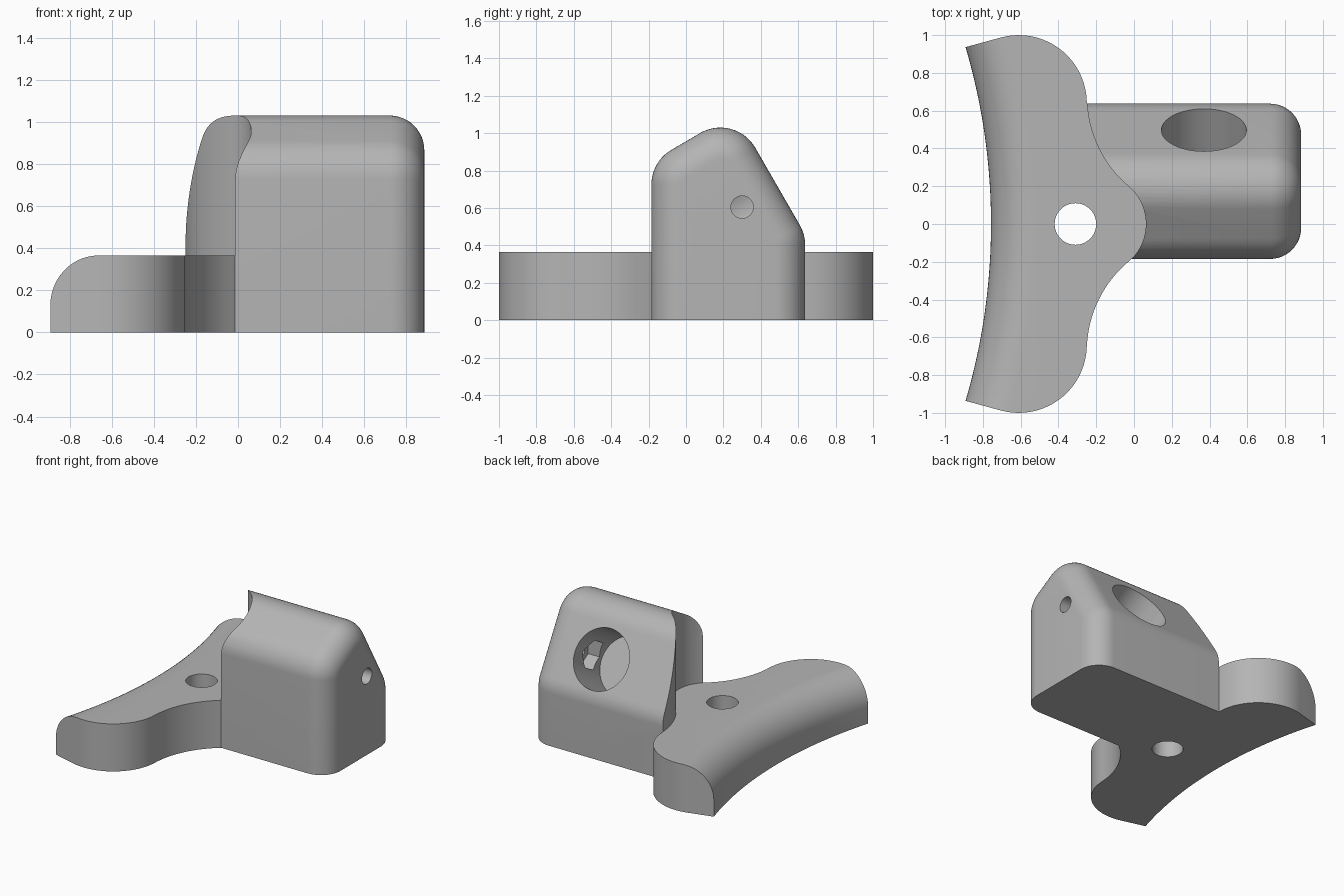
import bpy, bmesh, math
from mathutils import Matrix, Vector

cube = bpy.data.objects.get("Cube")
if cube:
    bpy.data.objects.remove(cube, do_unlink=True)

grey = bpy.data.materials.new("plain grey")
grey.use_nodes = True
colour = (0.46, 0.46, 0.46, 1)
grey.diffuse_color = colour
grey.node_tree.nodes["Principled BSDF"].inputs["Base Color"].default_value = colour


def arc(cx, cy, r, start, end, n):
    """Points on an arc, angles in degrees."""
    angles = [math.radians(start + (end - start) * i / n) for i in range(n + 1)]
    return [(cx + r * math.cos(a), cy + r * math.sin(a)) for a in angles]


def loft(name, rings):
    """Closed solid through rings of equal point count."""
    bm = bmesh.new()
    loops = [[bm.verts.new(p) for p in ring] for ring in rings]
    for a, b in zip(loops, loops[1:]):
        for i in range(len(a)):
            j = (i + 1) % len(a)
            bm.faces.new((a[i], a[j], b[j], b[i]))
    bm.faces.new(loops[0])
    bm.faces.new(loops[-1])
    bmesh.ops.recalc_face_normals(bm, faces=bm.faces)
    mesh = bpy.data.meshes.new(name)
    bm.to_mesh(mesh)
    bm.free()
    mesh.materials.append(grey)
    ob = bpy.data.objects.new(name, mesh)
    bpy.context.collection.objects.link(ob)
    return ob


def prism(name, outline, z0, z1):
    return loft(name, [[(x, y, z) for x, y in outline] for z in (z0, z1)])


def rod(name, r, sides, start, direction, length, turn=0):
    """Cylinder or hexagonal rod running from start along direction."""
    ob = prism(name, arc(0, 0, r, turn, turn + 360 * (sides - 1) / sides, sides - 1), 0, length)
    spin = Vector(direction).to_track_quat('Z', 'Y').to_matrix().to_4x4()
    ob.data.transform(Matrix.Translation(start) @ spin)
    return ob


def combine(ob, other, operation='DIFFERENCE'):
    mod = ob.modifiers.new("boolean", 'BOOLEAN')
    mod.operation, mod.object, mod.solver = operation, other, 'EXACT'
    bpy.context.view_layer.objects.active = ob
    bpy.ops.object.modifier_apply(modifier=mod.name)
    bpy.data.objects.remove(other, do_unlink=True)


# Flange outline: rounded lobe, concave neck and nose, mirrored across y
neck_c = Vector((0.37, 0.674))
lobe_c, nose_c = Vector((-0.61, 0.64)), Vector((-0.2, 0))
to_lobe, to_nose = neck_c - lobe_c, neck_c - nose_c
lobe_a = math.degrees(math.atan2(to_lobe.y, to_lobe.x))
nose_a = math.degrees(math.atan2(to_nose.y, to_nose.x))
half = [(-1.05, 0.893)]
half += arc(*lobe_c, 0.36, 105, lobe_a, 20)
half += arc(*neck_c, 0.62, 180 + lobe_a, 180 + nose_a, 20)[1:]
half += arc(*nose_c, 0.263, nose_a, 0, 12)[1:]
outline = half + [(x, -y) for x, y in reversed(half[:-1])]

HEIGHT = 0.365
flange = prism("flange", outline, 0, HEIGHT)

# Curved back edge with a rounded top, swept round a distant centre
R, ROUND = 3.32, 0.238
section = [(R - 0.4, -0.1), (R, -0.1)]
section += arc(R + ROUND, HEIGHT - ROUND, ROUND, 180, 90, 14)
section += [(R + ROUND, 0.5), (R - 0.4, 0.5)]
sweep = [math.radians(-22 + 44 * i / 48) for i in range(49)]
combine(flange, loft("edge_cutter", [
    [(-0.757 - R + r * math.cos(a), r * math.sin(a), z) for r, z in section] for a in sweep]))

# Screw hole through the flange
combine(flange, rod("screw_cutter", 0.11, 48, (-0.31, 0, -0.1), (0, 0, 1), 1))


# Housing: rounded gable profile, end edge rounded by insetting the profile
def gable(x, inset):
    r = 0.215 - inset
    pts = [(-0.185 + inset, 0)]
    pts += arc(0.03, 0.725, r, 180, 120, 10)
    pts += arc(0.184, 0.815, r, 120, 30, 14)
    pts += arc(0.422, 0.402, r, 30, 0, 6)
    pts += [(0.637 - inset, 0)]
    return [(x, y, z) for y, z in pts]


END, FILLET = 0.885, 0.165
rings = [gable(-0.3, 0)]
for i in range(13):
    a = math.pi / 2 * i / 12
    rings.append(gable(END - FILLET + FILLET * math.sin(a), FILLET * (1 - math.cos(a))))
housing = loft("housing", rings)
combine(housing, prism("clearance_cutter", outline, -0.5, 2))

# Angled socket, square to the sloping face
slope = Vector((0, math.cos(math.radians(30)), math.sin(math.radians(30))))
mouth = Vector((0.37, 0.4975, 0.702))
combine(housing, rod("socket_cutter", 0.225, 64, mouth - slope * 0.37, slope, 0.8))

# Set-screw hole from the end, with a hexagonal nut pocket inside the socket
combine(housing, rod("set_screw_cutter", 0.06, 32, (0.5, 0.3, 0.605), (1, 0, 0), 0.6))
combine(housing, rod("nut_cutter", 0.115, 6, (0.45, 0.3, 0.605), (1, 0, 0), 0.24, 30))

# Join into one bracket
combine(flange, housing, 'UNION')
flange.name = "mounting_bracket"
bpy.ops.object.select_all(action='DESELECT')
flange.select_set(True)
bpy.context.view_layer.objects.active = flange
bpy.ops.object.shade_smooth_by_angle(angle=math.radians(25))
